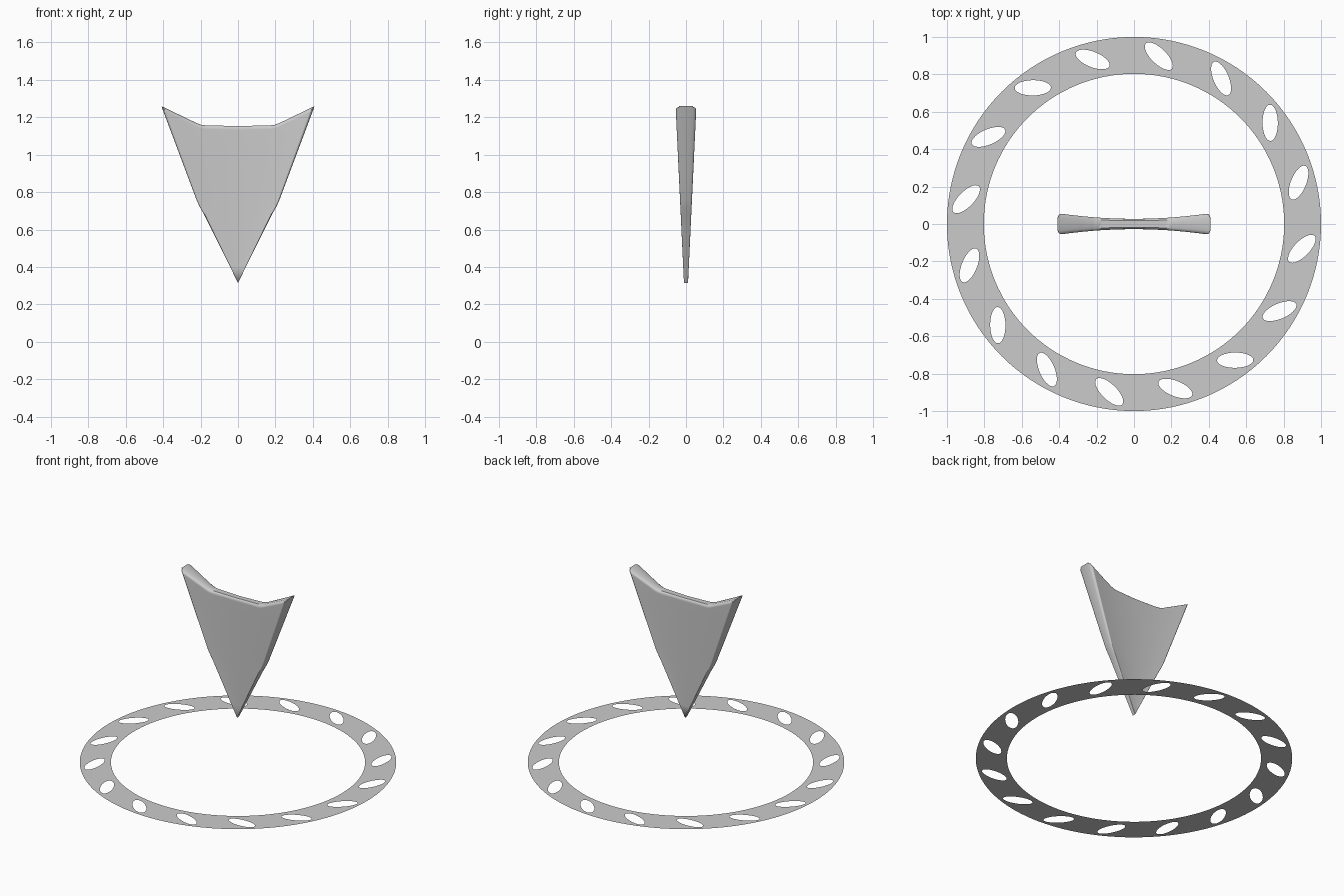
import bpy, bmesh
from math import sin, cos, pi, radians, sqrt

if "Cube" in bpy.data.objects:
    bpy.data.objects.remove(bpy.data.objects["Cube"])


def finish(bm, name):
    mesh = bpy.data.meshes.new(name)
    bm.to_mesh(mesh)
    bm.free()
    ob = bpy.data.objects.new(name, mesh)
    bpy.context.collection.objects.link(ob)
    return ob


def interp(points, t):
    """Piecewise linear lookup through (t, value) points."""
    for (a, va), (b, vb) in zip(points, points[1:]):
        if t <= b:
            return va + (vb - va) * (t - a) / (b - a)
    return points[-1][1]


# Flat ring with slanted oval holes
bm = bmesh.new()


def add_ellipse(cx, cy, a, b, rot, n):
    vs = []
    for k in range(n):
        t = 2 * pi * k / n
        x, y = a * cos(t), b * sin(t)
        vs.append(bm.verts.new((cx + x * cos(rot) - y * sin(rot),
                                cy + x * sin(rot) + y * cos(rot), 0)))
    for k in range(n):
        bm.edges.new((vs[k], vs[(k + 1) % n]))


add_ellipse(0, 0, 1, 1, 0, 128)
add_ellipse(0, 0, 0.803, 0.803, 0, 128)
for k in range(16):
    ang = radians(14.1 + 22.5 * k)
    add_ellipse(0.907 * cos(ang), 0.907 * sin(ang), 0.097, 0.041,
                ang + radians(54), 28)
bmesh.ops.triangle_fill(bm, edges=bm.edges[:], use_beauty=True, normal=(0, 0, 1))
for f in bm.faces:
    f.normal_update()
    if f.normal.z < 0:
        f.normal_flip()
finish(bm, "ring_base")

# Floating pointer blade: tapered shield outline, thicker toward the sides
TIP, HEIGHT = 0.315, 0.945
EDGE = [(0, 0), (0.39, 0.183), (0.43, 0.205), (0.47, 0.222), (1, 0.41)]
TOP = [(0, 1.153), (0.42, 1.157), (0.48, 1.160), (0.54, 1.169), (1, 1.26)]
R = 0.05
steps = [1 - R * (1 - sin(k * pi / 10)) for k in range(6)]
steps[-1] = 1
half = [0.14, 0.28, 0.42, 0.48, 0.54, 0.7, 0.85] + \
       [1 - R * cos(k * pi / 10) for k in range(6)]
us = [-u for u in reversed(half)] + [0] + half
RV = 0.025
vs_ = [0, 0.1, 0.2, 0.3, 0.39, 0.43, 0.47, 0.6, 0.75, 0.88] + \
      [1 - RV * cos(k * pi / 10) for k in range(6)]

bm = bmesh.new()
grid = {}
for i, u in enumerate(us):
    for j, v in enumerate(vs_):
        x = u * interp(EDGE, v)
        z = TIP + (interp(TOP, abs(u)) - TIP) * v
        h = 0.011 * (1 - v) + (0.028 + 0.03 * u * u) * v
        e = max(0, 1 - (1 - abs(u)) / R, 1 - (1 - v) / RV)
        y = h - 0.36 * h * (1 - sqrt(max(0, 1 - e * e)))
        for s in (-1, 1):
            grid[s, i, j] = bm.verts.new((x, s * y, z))

nu, nv = len(us) - 1, len(vs_) - 1
for i in range(nu):
    for j in range(nv):
        for s in (-1, 1):
            bm.faces.new([grid[s, i, j], grid[s, i + 1, j],
                          grid[s, i + 1, j + 1], grid[s, i, j + 1]])
# Side walls and top wall joining the front and back skins
for i in (0, nu):
    for j in range(nv):
        bm.faces.new([grid[-1, i, j], grid[1, i, j],
                      grid[1, i, j + 1], grid[-1, i, j + 1]])
for i in range(nu):
    bm.faces.new([grid[-1, i, nv], grid[-1, i + 1, nv],
                  grid[1, i + 1, nv], grid[1, i, nv]])
bmesh.ops.remove_doubles(bm, verts=bm.verts[:], dist=0.0004)
bmesh.ops.recalc_face_normals(bm, faces=bm.faces[:])
blade = finish(bm, "pointer_blade")
bpy.ops.object.select_all(action='DESELECT')
blade.select_set(True)
bpy.context.view_layer.objects.active = blade
bpy.ops.object.shade_smooth_by_angle(angle=radians(35))
